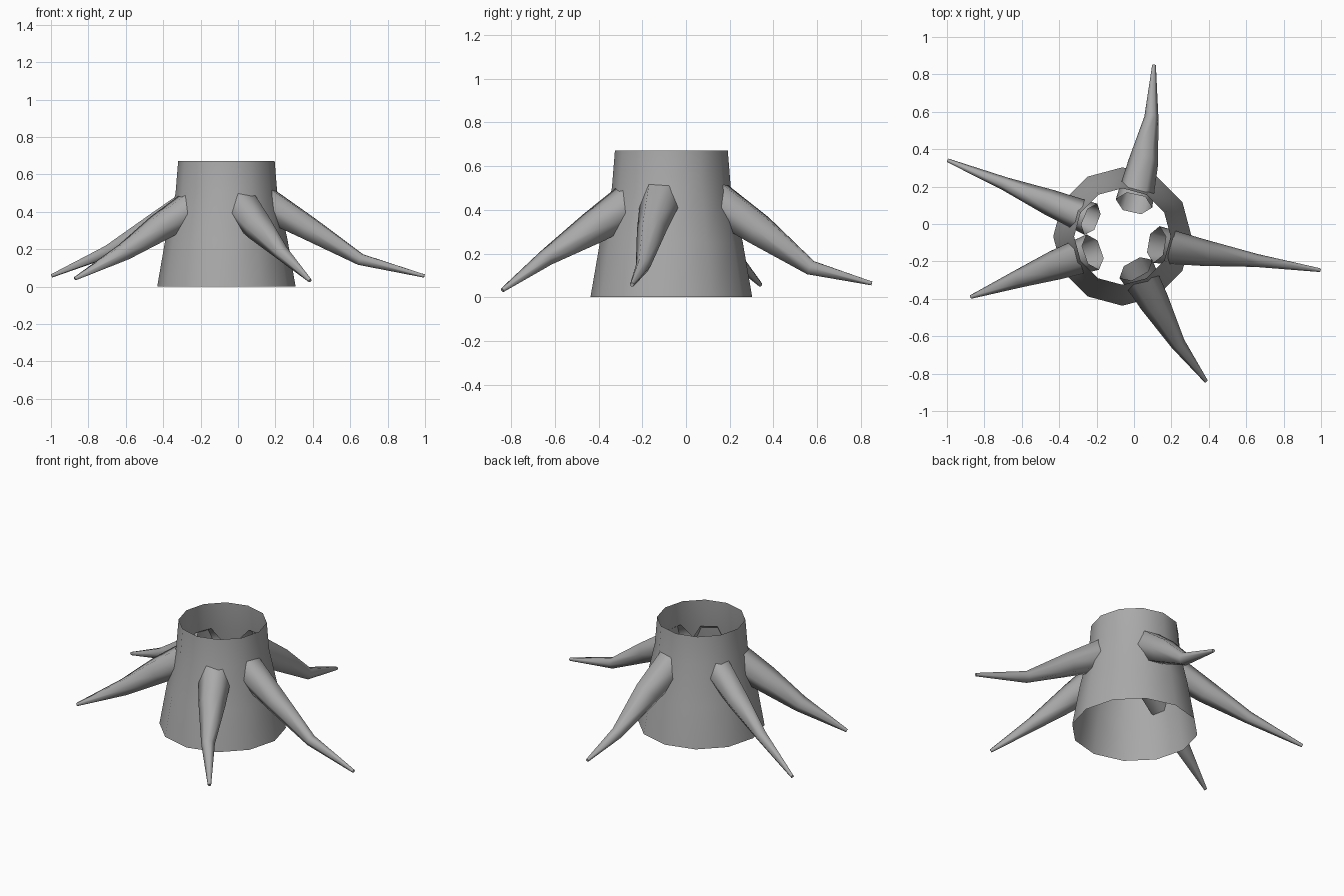
import bpy, bmesh, math
from mathutils import Vector

if "Cube" in bpy.data.objects:
    bpy.data.objects.remove(bpy.data.objects["Cube"])

bark = bpy.data.materials.new("grey_bark")
bark.diffuse_color = (0.4, 0.4, 0.4, 1)
bark.use_nodes = True
bark.node_tree.nodes["Principled BSDF"].inputs["Base Color"].default_value = bark.diffuse_color


def skin_rings(name, rings, cap_end=False):
    """Join successive rings of points into an open tube."""
    bm = bmesh.new()
    loops = [[bm.verts.new(p) for p in ring] for ring in rings]
    n = len(loops[0])
    for a, b in zip(loops, loops[1:]):
        for i in range(n):
            j = (i + 1) % n
            bm.faces.new((a[i], a[j], b[j], b[i]))
    if cap_end:
        bm.faces.new(loops[-1])
    mesh = bpy.data.meshes.new(name)
    bm.to_mesh(mesh)
    bm.free()
    mesh.materials.append(bark)
    obj = bpy.data.objects.new(name, mesh)
    bpy.context.collection.objects.link(obj)
    bpy.ops.object.select_all(action='DESELECT')
    obj.select_set(True)
    bpy.context.view_layer.objects.active = obj
    bpy.ops.object.shade_smooth_by_angle(angle=math.radians(65))
    return obj


def ring(center, u, v, radius, sides):
    return [center + radius * (u * math.cos(t) + v * math.sin(t))
            for t in (2 * math.pi * i / sides for i in range(sides))]


# Hollow trunk, open at top and bottom
X, Y, Z = Vector((1, 0, 0)), Vector((0, 1, 0)), Vector((0, 0, 1))
profile = [(0.37, 0), (0.327, 0.25), (0.272, 0.5), (0.258, 0.672)]
skin_rings("trunk", [ring(Vector((-0.062, -0.067, z)), X, Y, r, 12) for r, z in profile])


def root(name, path):
    """Tapered six-sided root; path points are (x, y, z, radius)."""
    pts = [Vector(p[:3]) for p in path]
    rings = []
    for i, p in enumerate(pts):
        tangent = (pts[min(i + 1, len(pts) - 1)] - pts[max(i - 1, 0)]).normalized()
        side = Z.cross(tangent).normalized()
        rings.append(ring(p, side, tangent.cross(side), path[i][3], 6))
    skin_rings(name, rings, cap_end=True)


# Five splayed roots, open where they start inside the trunk
root("back_root", [(0.0, 0.11, 0.46, 0.10), (0.05, 0.33, 0.31, 0.08),
                   (0.093, 0.57, 0.135, 0.038), (0.107, 0.85, 0.063, 0.01)])
root("right_root", [(0.12, -0.11, 0.46, 0.10), (0.38, -0.155, 0.31, 0.07),
                    (0.655, -0.195, 0.145, 0.035), (0.996, -0.247, 0.057, 0.01)])
root("front_root", [(0.01, -0.24, 0.44, 0.10), (0.11, -0.42, 0.32, 0.08),
                    (0.235, -0.64, 0.18, 0.04), (0.385, -0.84, 0.032, 0.01)])
root("front_left_root", [(-0.22, -0.15, 0.44, 0.10), (-0.42, -0.22, 0.315, 0.08),
                         (-0.61, -0.29, 0.185, 0.05), (-0.872, -0.39, 0.042, 0.01)])
root("back_left_root", [(-0.23, 0.025, 0.45, 0.09), (-0.45, 0.115, 0.32, 0.07),
                        (-0.69, 0.215, 0.19, 0.036), (-0.995, 0.34, 0.058, 0.01)])
